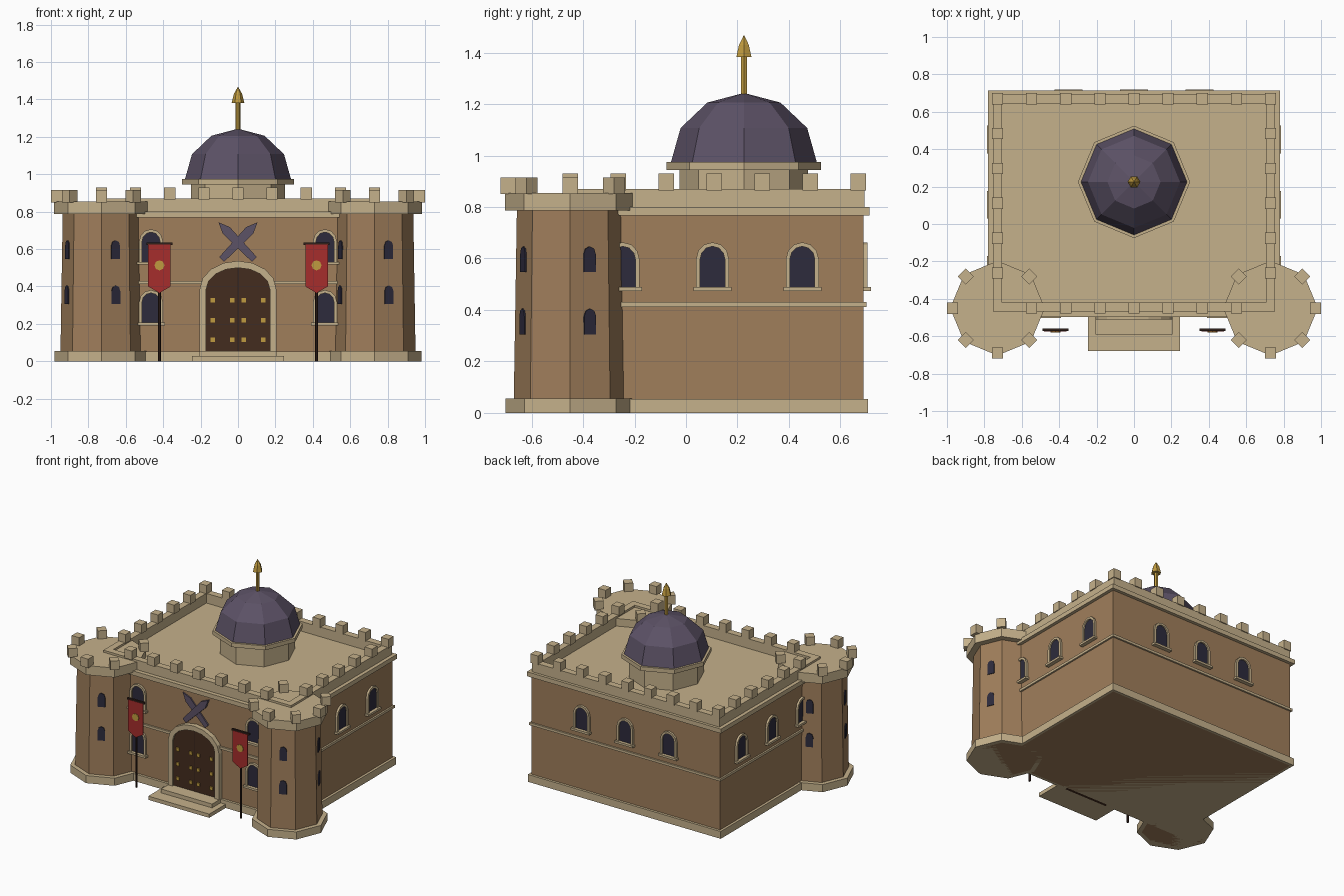
import bpy, bmesh, math
from mathutils import Matrix, Vector

if "Cube" in bpy.data.objects:
    bpy.data.objects.remove(bpy.data.objects["Cube"])

def material(name, r, g, b):
    m = bpy.data.materials.new(name)
    m.diffuse_color = (r, g, b, 1)
    m.use_nodes = True
    m.node_tree.nodes["Principled BSDF"].inputs["Base Color"].default_value = m.diffuse_color
    return m

STONE = material("tan stone", 0.56, 0.44, 0.26)
BRICK = material("brown wall", 0.35, 0.21, 0.105)
DOME = material("slate purple", 0.107, 0.084, 0.133)
GOLD = material("gold", 0.53, 0.33, 0.05)
RED = material("banner red", 0.38, 0.027, 0.025)
WOOD = material("dark wood", 0.056, 0.025, 0.013)
POLE = material("pole brown", 0.03, 0.014, 0.01)
GLASS = material("dark glass", 0.026, 0.024, 0.045)

X, Y0, Y1 = 0.757, -0.475, 0.69      # main walls
TX, TY = 0.73, -0.45                 # tower centre
DY = 0.225                           # dome centre

def finish(bm, name, mat, matrix=Matrix()):
    bmesh.ops.recalc_face_normals(bm, faces=bm.faces[:])
    me = bpy.data.meshes.new(name)
    bm.to_mesh(me)
    bm.free()
    me.transform(matrix)
    me.materials.append(mat)
    ob = bpy.data.objects.new(name, me)
    bpy.context.collection.objects.link(ob)
    return ob

def box(name, x0, x1, y0, y1, z0, z1, mat, matrix=Matrix()):
    bm = bmesh.new()
    bmesh.ops.create_cube(bm, size=1)
    for v in bm.verts:
        v.co = Vector(((x0 + x1) / 2 + v.co.x * (x1 - x0),
                       (y0 + y1) / 2 + v.co.y * (y1 - y0),
                       (z0 + z1) / 2 + v.co.z * (z1 - z0)))
    return finish(bm, name, mat, matrix)

def lathe(name, profile, cx, cy, mat, n=8):
    """Faceted turned solid, vertices at multiples of 360/n."""
    bm = bmesh.new()
    rings = [[bm.verts.new((cx + r * math.cos(math.tau * i / n), cy + r * math.sin(math.tau * i / n), z))
              for i in range(n)] for r, z in profile]
    for a, b in zip(rings, rings[1:]):
        for i in range(n):
            j = (i + 1) % n
            bm.faces.new((a[i], a[j], b[j], b[i]))
    bm.faces.new(rings[0])
    bm.faces.new(rings[-1])
    bmesh.ops.remove_doubles(bm, verts=bm.verts[:], dist=0.0002)
    return finish(bm, name, mat)

def plate(name, pts, y0, y1, mat, matrix=Matrix()):
    """Outline in x,z extruded along y."""
    bm = bmesh.new()
    a = [bm.verts.new((x, y0, z)) for x, z in pts]
    b = [bm.verts.new((x, y1, z)) for x, z in pts]
    bm.faces.new(a)
    bm.faces.new(b)
    for i in range(len(pts)):
        j = (i + 1) % len(pts)
        bm.faces.new((a[i], a[j], b[j], b[i]))
    return finish(bm, name, mat, matrix)

def arch(w, zs, rise, n=6):
    curve = [(w * math.cos(math.pi * i / n), zs + rise * math.sin(math.pi * i / n)) for i in range(n + 1)]
    return [(w, 0)] + curve + [(-w, 0)]

def arch_frame(name, outer, inner, depth, mat, matrix):
    bm = bmesh.new()
    st = [[bm.verts.new((p[0], y, p[1])) for p, y in ((o, 0.01), (o, -depth), (i, -depth), (i, 0.01))]
          for o, i in zip(outer, inner)]
    for a, b in zip(st, st[1:]):
        for k in range(4):
            l = (k + 1) % 4
            bm.faces.new((a[k], a[l], b[l], b[k]))
    bm.faces.new(st[0])
    bm.faces.new(st[-1])
    return finish(bm, name, mat, matrix)

def place(x, y, z, facing):
    """Local -y points along the facing angle (degrees)."""
    return Matrix.Translation((x, y, z)) @ Matrix.Rotation(math.radians(facing + 90), 4, 'Z')

def slab(name, out, z0, z1, mat):
    box(name, -X - out, X + out, Y0 - out, Y1 + out, z0, z1, mat)

# Main block with plinth, string course and cornice
slab("main_wall", 0, 0.0, 0.785, BRICK)
slab("plinth", 0.018, 0.0, 0.053, STONE)
slab("string_course", 0.012, 0.412, 0.43, STONE)
slab("cornice", 0.023, 0.768, 0.80, STONE)

# Parapet and merlons
PX, PY0, PY1, T = 0.754, -0.468, 0.693, 0.048
box("parapet_front", -PX, PX, PY0, PY0 + T, 0.79, 0.87, STONE)
box("parapet_back", -PX, PX, PY1 - T, PY1, 0.79, 0.87, STONE)
for s in (-1, 1):
    a, b = sorted((s * PX, s * (PX - T)))
    box("parapet_side", a, b, PY0 + T, PY1 - T, 0.79, 0.87, STONE)

def merlon(x, y, z, turn=0):
    h = 0.03
    box("merlon", -h, h, -h, h, -0.005, 0.06, STONE, place(x, y, z, turn))

for i in range(9):
    x = -0.73 + i * 0.1825
    merlon(x, 0.67, 0.87)
    if 0 < i < 8:
        merlon(x, -0.449, 0.87)
for i in range(1, 6):
    for s in (-1, 1):
        merlon(s * 0.73, -0.449 + i * 0.1865, 0.87)

# Corner towers
for s in (-1, 1):
    cx = s * TX
    lathe("tower_shaft", [(0.22, 0.0), (0.207, 0.80)], cx, TY, BRICK)
    lathe("tower_base", [(0.252, 0.0), (0.252, 0.055)], cx, TY, STONE)
    lathe("tower_cap", [(0.253, 0.787), (0.253, 0.855)], cx, TY, STONE)
    for k in range(8):
        if k == 2 or k == (4 if s > 0 else 0):
            continue
        a = math.radians(45 * k)
        merlon(cx + 0.24 * math.cos(a), TY + 0.24 * math.sin(a), 0.855, 45 * k)
    for f in (-67.5, 22.5, 112.5, -157.5):
        for z, d in ((0.305, 0.1985), (0.547, 0.195)):
            a = math.radians(f)
            plate("tower_window", arch(0.025, 0.07, 0.03, 4), 0.001, -0.005, GLASS,
                  place(cx + d * math.cos(a), TY + d * math.sin(a), z, f))

# Arched windows with frames and sills
def window(x, y, z, facing):
    m = place(x, y, z, facing)
    plate("window_glass", arch(0.05, 0.11, 0.05), 0.001, -0.005, GLASS, m)
    arch_frame("window_frame", arch(0.064, 0.11, 0.066), arch(0.048, 0.11, 0.05), 0.015, STONE, m)
    box("window_sill", -0.074, 0.074, -0.028, 0.01, -0.013, 0.002, STONE, m)

for x in (-0.35, 0, 0.35):
    window(x, Y1, 0.487, 90)
for s in (-1, 1):
    for y in (-0.245, 0.103, 0.452):
        window(s * X, y, 0.487, 0 if s > 0 else 180)
    for z in (0.205, 0.53):
        window(s * 0.465, Y0, z, -90)

# Door, surround, studs and steps
m = place(0, Y0, 0, -90)
plate("door", arch(0.175, 0.385, 0.118, 8), 0.001, -0.02, WOOD, m)
arch_frame("door_surround", arch(0.205, 0.385, 0.152, 8), arch(0.17, 0.385, 0.115, 8), 0.035, STONE, m)
box("door_seam", -0.003, 0.003, -0.022, 0, 0.055, 0.5, POLE, m)
for x in (-0.135, -0.03, 0.03, 0.135):
    for z in (0.115, 0.22, 0.327):
        box("door_stud", x - 0.012, x + 0.012, -0.028, 0, z - 0.012, z + 0.012, GOLD, m)
box("lower_step", -0.245, 0.245, -0.68, Y0, 0, 0.027, STONE)
box("upper_step", -0.205, 0.205, -0.59, Y0, 0.027, 0.055, STONE)

# Crossed blades over the door
for s in (-1, 1):
    blade = [(-0.018, -0.125), (0.018, -0.125), (0.026, 0.09), (0, 0.15), (-0.026, 0.09)]
    plate("crossed_blade", blade, 0, -0.014 - 0.004 * s, DOME,
          Matrix.Translation((0, Y0, 0.635)) @ Matrix.Rotation(s * math.radians(44), 4, 'Y'))

# Banners on poles
for s in (-1, 1):
    x, y = s * 0.42, -0.565
    lathe("banner_pole", [(0.008, 0), (0.008, 0.635)], x, y, POLE, 6)
    box("banner_crossbar", x - 0.07, x + 0.07, y - 0.008, y + 0.006, 0.622, 0.636, POLE)
    plate("banner_cloth", [(x - 0.06, 0.625), (x + 0.06, 0.625), (x + 0.06, 0.4), (x, 0.365), (x - 0.06, 0.4)],
          y - 0.004, y - 0.01, RED)
    emblem = [(x + 0.027 * math.cos(i * math.tau / 8), 0.513 + 0.027 * math.sin(i * math.tau / 8)) for i in range(8)]
    plate("banner_emblem", emblem, y - 0.008, y - 0.014, GOLD)

# Drum, dome and finial
lathe("dome_drum", [(0.25, 0.79), (0.25, 0.95)], 0, DY, STONE)
lathe("dome_cornice", [(0.3, 0.944), (0.3, 0.974)], 0, DY, STONE)
dome = [(0.284 * math.cos(math.radians(a)), 0.972 + 0.27 * math.sin(math.radians(a))) for a in (0, 30, 60)]
lathe("dome", dome + [(0.001, 1.243)], 0, DY, DOME)
lathe("finial_rod", [(0.013, 1.22), (0.013, 1.39)], 0, DY, GOLD, 6)
lathe("finial_tip", [(0.034, 1.382), (0.022, 1.43), (0.001, 1.467)], 0, DY, GOLD, 6)
